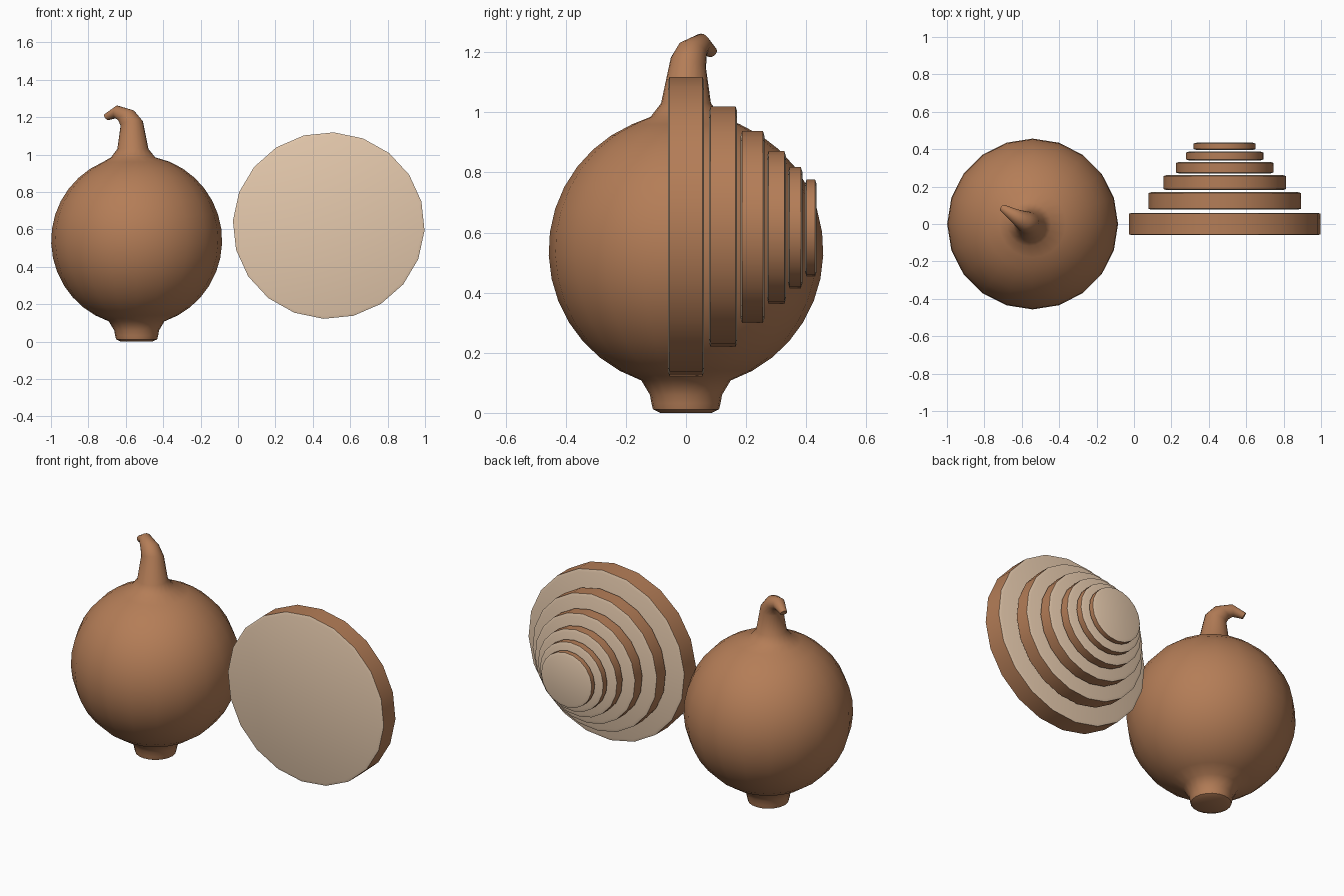
import bpy, bmesh, math
from mathutils import Vector

if "Cube" in bpy.data.objects:
    bpy.data.objects.remove(bpy.data.objects["Cube"])

SIDES = 20


def material(name, rgb):
    m = bpy.data.materials.new(name)
    m.diffuse_color = (*rgb, 1)
    m.use_nodes = True
    m.node_tree.nodes["Principled BSDF"].inputs["Base Color"].default_value = m.diffuse_color
    return m


skin = material("brown skin", (0.456, 0.205, 0.095))
flesh = material("cream flesh", (0.79, 0.59, 0.42))


def loft(name, rings, mats, phase=0.0, cap_mat=0, band_mats=None):
    """Skin a list of (centre, axis, radius) rings and cap both ends."""
    bm = bmesh.new()
    loops = []
    for centre, axis, radius in rings:
        q = Vector((0, 0, 1)).rotation_difference(Vector(axis).normalized())
        rx, ry = radius if isinstance(radius, tuple) else (radius, radius)
        loop = []
        for i in range(SIDES):
            a = phase + 2 * math.pi * i / SIDES
            p = q @ Vector((rx * math.cos(a), ry * math.sin(a), 0))
            loop.append(bm.verts.new(Vector(centre) + p))
        loops.append(loop)
    for k in range(len(loops) - 1):
        a, b = loops[k], loops[k + 1]
        for i in range(SIDES):
            j = (i + 1) % SIDES
            f = bm.faces.new((a[i], a[j], b[j], b[i]))
            f.material_index = band_mats[k] if band_mats else 0
    bm.faces.new(loops[0][::-1]).material_index = cap_mat
    bm.faces.new(loops[-1]).material_index = cap_mat
    bmesh.ops.recalc_face_normals(bm, faces=bm.faces)
    me = bpy.data.meshes.new(name)
    bm.to_mesh(me)
    bm.free()
    for m in mats:
        me.materials.append(m)
    ob = bpy.data.objects.new(name, me)
    bpy.context.collection.objects.link(ob)
    bpy.ops.object.select_all(action='DESELECT')
    ob.select_set(True)
    bpy.context.view_layer.objects.active = ob
    bpy.ops.object.shade_smooth_by_angle(angle=math.radians(50))
    return ob


# Whole onion: root stub, round bulb, flared neck and hooked stem
CX, CZ, R = -0.542, 0.54, 0.457
UP = (0, 0, 1)
rings = [((CX, 0, z), UP, r) for r, z in
         ((0.085, 0.0), (0.11, 0.012), (0.115, 0.032), (0.12, 0.06))]
STEPS = 14
first, last = math.radians(-71), math.radians(67)
for i in range(STEPS + 1):
    t = first + (last - first) * i / STEPS
    rings.append(((CX, 0, CZ + R * math.sin(t)), UP, R * math.cos(t)))
rings += [
    ((-0.561, 0, 0.985), UP, 0.118),
    ((-0.562, 0, 1.03), UP, 0.083),
    ((-0.568, 0.008, 1.165), (-0.2, 0.3, 1), 0.061),
    ((-0.597, 0.022, 1.207), (-0.5, 0.33, 0.8), 0.05),
    ((-0.648, 0.052, 1.228), (-0.83, 0.55, 0.1), 0.034),
    ((-0.703, 0.086, 1.2), (-0.7, 0.45, -0.5), 0.019),
]
loft("whole_onion", rings, [skin])

# Cut slices, stacked behind each other along y: (y0, y1, x radius, z radius)
slices = [
    (-0.06, 0.06, 0.513, 0.499),
    (0.077, 0.17, 0.409, 0.401),
    (0.182, 0.261, 0.329, 0.32),
    (0.27, 0.332, 0.26, 0.255),
    (0.34, 0.387, 0.208, 0.202),
    (0.396, 0.435, 0.166, 0.161),
]
for n, (y0, y1, rx, rz) in enumerate(slices):
    inset, depth = 0.016, 0.005
    small, full = (rx - inset, rz - inset), (rx, rz)
    section = [(y0, small), (y0 + depth, full), (y1 - depth, full), (y1, small)]
    loft(f"onion_slice_{n + 1}",
         [((0.485, y, 0.62 - 0.001 * n), (0, 1, 0), r) for y, r in section],
         [skin, flesh], phase=math.radians(3), cap_mat=1, band_mats=[1, 0, 1])
